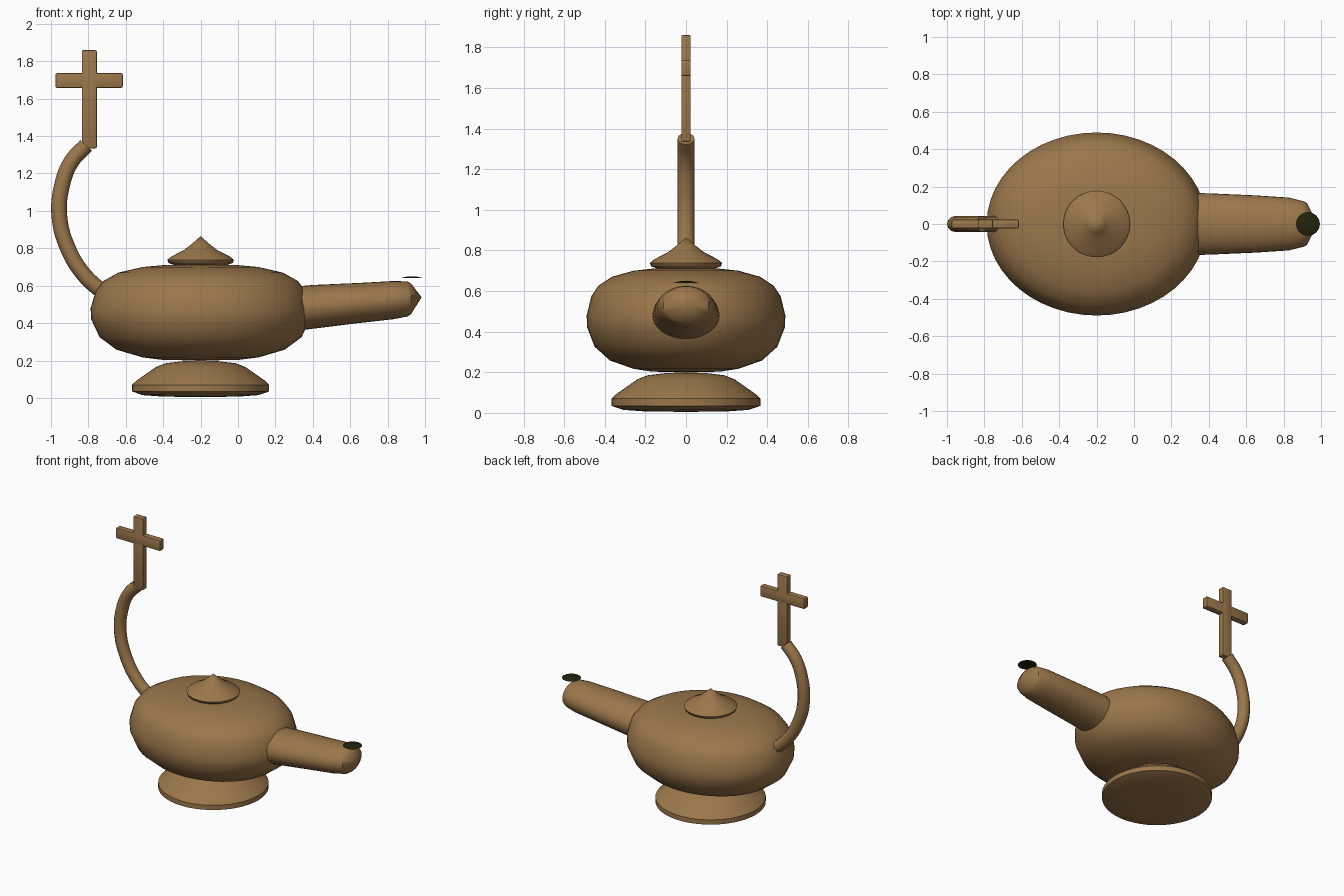
import bpy, bmesh, math
from mathutils import Vector

if "Cube" in bpy.data.objects:
    bpy.data.objects.remove(bpy.data.objects["Cube"])


def make_material(name, rgb):
    mat = bpy.data.materials.new(name)
    mat.use_nodes = True
    mat.diffuse_color = (*rgb, 1)
    mat.node_tree.nodes["Principled BSDF"].inputs["Base Color"].default_value = (*rgb, 1)
    return mat


clay = make_material("brown clay", (0.33, 0.185, 0.07))
soot = make_material("dark soot", (0.016, 0.016, 0.004))


def finish(name, bm, mat, angle=35):
    bmesh.ops.recalc_face_normals(bm, faces=bm.faces)
    mesh = bpy.data.meshes.new(name)
    bm.to_mesh(mesh)
    bm.free()
    obj = bpy.data.objects.new(name, mesh)
    bpy.context.collection.objects.link(obj)
    mesh.materials.append(mat)
    bpy.ops.object.select_all(action="DESELECT")
    obj.select_set(True)
    bpy.context.view_layer.objects.active = obj
    bpy.ops.object.shade_smooth_by_angle(angle=math.radians(angle))
    return obj


def loft(name, rings, mat, sides=32, angle=35):
    """Skin elliptical rings, each (centre, first half axis, second half axis)."""
    bm = bmesh.new()
    loops = []
    for centre, a, b in rings:
        turns = [2 * math.pi * i / sides for i in range(sides)]
        loops.append([bm.verts.new(Vector(centre) + Vector(a) * math.cos(t)
                                   + Vector(b) * math.sin(t)) for t in turns])
    for low, high in zip(loops, loops[1:]):
        for i in range(sides):
            j = (i + 1) % sides
            bm.faces.new((low[i], low[j], high[j], high[i]))
    bm.faces.new(loops[0])
    bm.faces.new(loops[-1])
    bmesh.ops.remove_doubles(bm, verts=bm.verts, dist=0.0005)
    return finish(name, bm, mat, angle)


def turned(name, profile, mat, x=-0.2, y_scale=1.0, **options):
    """Turn a (radius, height) profile about a vertical axis."""
    rings = [((x, 0, z), (r, 0, 0), (0, r * y_scale, 0)) for r, z in profile]
    return loft(name, rings, mat, **options)


def bar(name, centre, size):
    bm = bmesh.new()
    bmesh.ops.create_cube(bm, size=1)
    for v in bm.verts:
        v.co = Vector(centre) + Vector(c * s for c, s in zip(v.co, size))
    bmesh.ops.bevel(bm, geom=bm.edges[:], offset=0.007, segments=2,
                    profile=0.5, affect="EDGES")
    return finish(name, bm, clay)


# Foot, oval body and pointed lid
turned("foot", [(0, 0.005), (0.2, 0.007), (0.31, 0.015), (0.367, 0.035), (0.367, 0.07),
                (0.34, 0.095), (0.29, 0.13), (0.24, 0.165), (0.19, 0.185),
                (0.1, 0.196), (0, 0.2)], clay, sides=48, angle=30)
turned("body", [(0, 0.2), (0.2, 0.203), (0.31, 0.217), (0.45, 0.258), (0.54, 0.325),
                (0.585, 0.42), (0.588, 0.48), (0.56, 0.575), (0.52, 0.625),
                (0.44, 0.67), (0.31, 0.7), (0.2, 0.71), (0, 0.714)],
       clay, y_scale=0.832, sides=48, angle=40)
turned("lid", [(0, 0.708), (0.14, 0.71), (0.172, 0.722), (0.178, 0.738), (0.155, 0.757),
               (0.09, 0.79), (0.045, 0.825), (0, 0.865)], clay, angle=50)

# Spout: tapering, slightly rising, with a blunt cone for its end
spout = [(0.2, 0.465, 0.168, 0.12), (0.4, 0.487, 0.164, 0.117),
         (0.65, 0.508, 0.153, 0.107), (0.83, 0.523, 0.141, 0.102),
         (0.905, 0.529, 0.122, 0.094), (0.925, 0.53, 0.112, 0.082),
         (0.982, 0.538, 0, 0)]
loft("spout", [((x, 0, z), (0, w, 0), (0, 0, h)) for x, z, w, h in spout], clay)

# Blackened flame disc above the spout tip
turned("flame_disc", [(0, 0.64), (0.064, 0.64), (0.03, 0.648), (0, 0.65)], soot,
       x=0.93, sides=16)

# Curved handle
curve = bpy.data.curves.new("handle", "CURVE")
curve.dimensions = "3D"
curve.bevel_depth = 0.042
curve.bevel_resolution = 4
curve.use_fill_caps = True
path = [(-0.71, 0.555), (-0.82, 0.655), (-0.905, 0.79), (-0.955, 0.97),
        (-0.94, 1.14), (-0.89, 1.265), (-0.812, 1.35)]
spline = curve.splines.new("BEZIER")
spline.bezier_points.add(len(path) - 1)
for point, (x, z) in zip(spline.bezier_points, path):
    point.co = (x, 0, z)
    point.handle_left_type = point.handle_right_type = "AUTO"
spline.resolution_u = 6
spline.use_smooth = True
curve.materials.append(clay)
bpy.context.collection.objects.link(bpy.data.objects.new("handle", curve))

# Cross on the end of the handle
bar("cross_upright", (-0.795, 0, 1.597), (0.08, 0.046, 0.525))
bar("cross_arm", (-0.796, 0, 1.697), (0.36, 0.046, 0.078))
